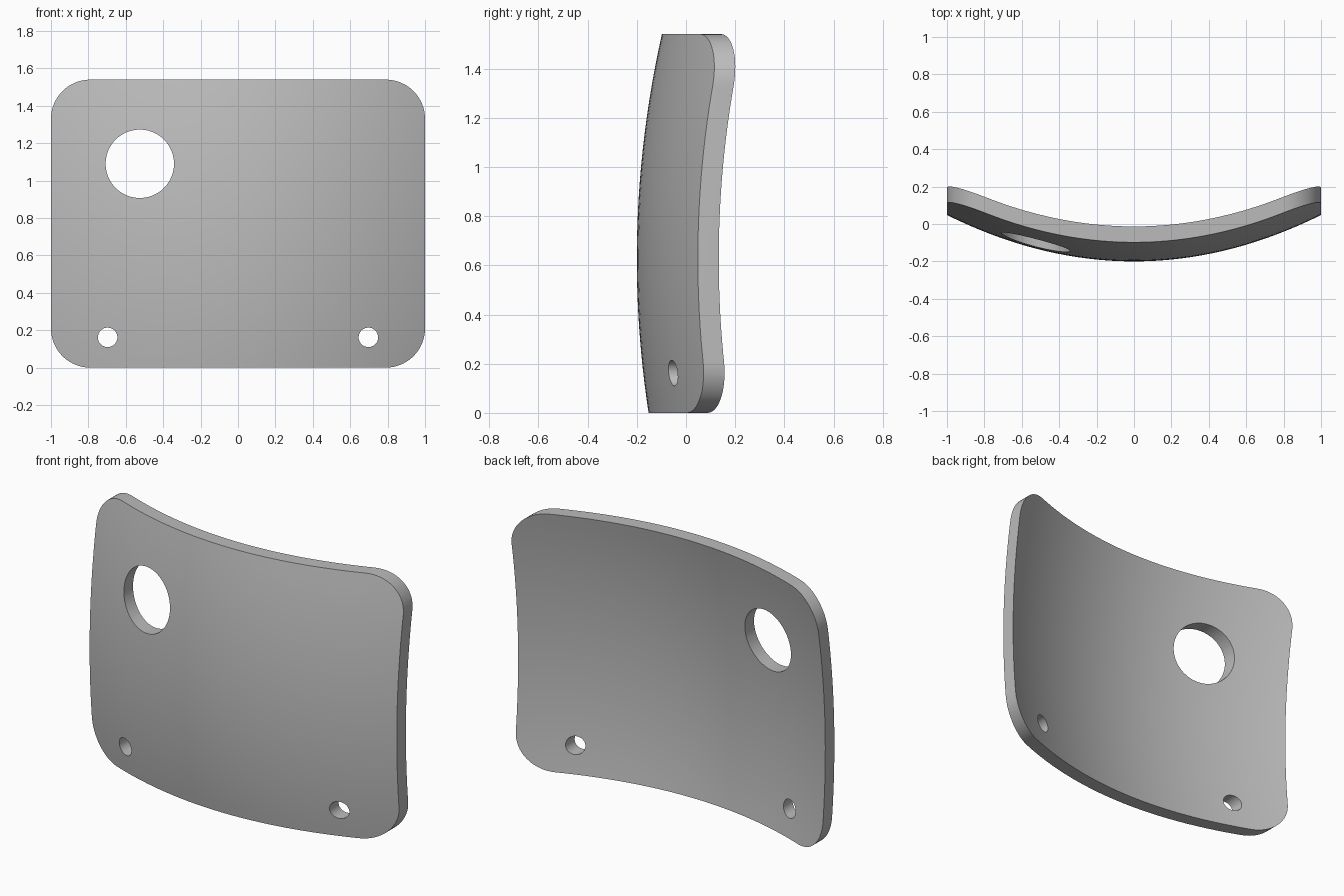
import bpy
import bmesh
from math import cos, sin, pi, radians

cube = bpy.data.objects.get("Cube")
if cube:
    bpy.data.objects.remove(cube, do_unlink=True)

HEIGHT, THICK, CORNER = 1.54, 0.085, 0.21

grey = bpy.data.materials.new("plain_grey")
grey.use_nodes = True
grey.diffuse_color = (0.5, 0.5, 0.5, 1)
grey.node_tree.nodes["Principled BSDF"].inputs["Base Color"].default_value = grey.diffuse_color


def new_object(name, bm):
    bmesh.ops.recalc_face_normals(bm, faces=bm.faces)
    mesh = bpy.data.meshes.new(name)
    bm.to_mesh(mesh)
    bm.free()
    mesh.materials.append(grey)
    obj = bpy.data.objects.new(name, mesh)
    bpy.context.collection.objects.link(obj)
    return obj


def prism(name, outline):
    """Extrude an x-z outline straight through the plate along y."""
    bm = bmesh.new()
    face = bm.faces.new([bm.verts.new((x, -1, z)) for x, z in outline])
    side = bmesh.ops.extrude_face_region(bm, geom=[face])
    verts = [v for v in side["geom"] if isinstance(v, bmesh.types.BMVert)]
    bmesh.ops.translate(bm, verts=verts, vec=(0, 2, 0))
    obj = new_object(name, bm)
    obj.hide_render = True
    return obj


def arc(cx, cz, r, start, sweep, steps):
    return [(cx + r * cos(start + sweep * i / steps),
             cz + r * sin(start + sweep * i / steps)) for i in range(steps)]


def cut(obj, cutter, operation):
    mod = obj.modifiers.new("cut", 'BOOLEAN')
    mod.operation, mod.object, mod.solver = operation, cutter, 'EXACT'
    bpy.context.view_layer.objects.active = obj
    bpy.ops.object.modifier_apply(modifier=mod.name)
    bpy.data.objects.remove(cutter, do_unlink=True)


# Oversized slab bowed in both directions
bm = bmesh.new()
bmesh.ops.create_grid(bm, x_segments=36, y_segments=28, size=1)
for v in bm.verts:
    x, z = v.co.x * 1.05, HEIGHT / 2 + v.co.y * 0.83
    v.co = (x, -0.2 + 0.248 * x * x + 0.122 * (z - 0.626) ** 2, z)
back = bmesh.ops.extrude_face_region(
    bm, geom=bm.faces[:] , use_keep_orig=True)
moved = [v for v in back["geom"] if isinstance(v, bmesh.types.BMVert)]
bmesh.ops.translate(bm, verts=moved, vec=(0, THICK, 0))
plate = new_object("curved_plate", bm)

# Rounded rectangular outline
outline = []
for i, (sx, top) in enumerate([(1, 1), (-1, 1), (-1, 0), (1, 0)]):
    cz = HEIGHT - CORNER if top else CORNER
    quarter = arc(sx * (1 - CORNER), cz, CORNER, i * pi / 2, pi / 2, 16)
    end = (i + 1) * pi / 2
    quarter.append((sx * (1 - CORNER) + CORNER * cos(end), cz + CORNER * sin(end)))
    outline += quarter
cut(plate, prism("outline_cutter", outline), 'INTERSECT')

# One large opening and two mounting holes
for x, z, r in [(-0.525, 1.09, 0.183), (-0.697, 0.162, 0.052), (0.697, 0.162, 0.052)]:
    cut(plate, prism("hole_cutter", arc(x, z, r, 0, 2 * pi, 48)), 'DIFFERENCE')

# Smooth faces with crisp rims
bpy.ops.object.select_all(action='DESELECT')
plate.select_set(True)
bpy.context.view_layer.objects.active = plate
bpy.ops.object.shade_smooth_by_angle(angle=radians(35))
